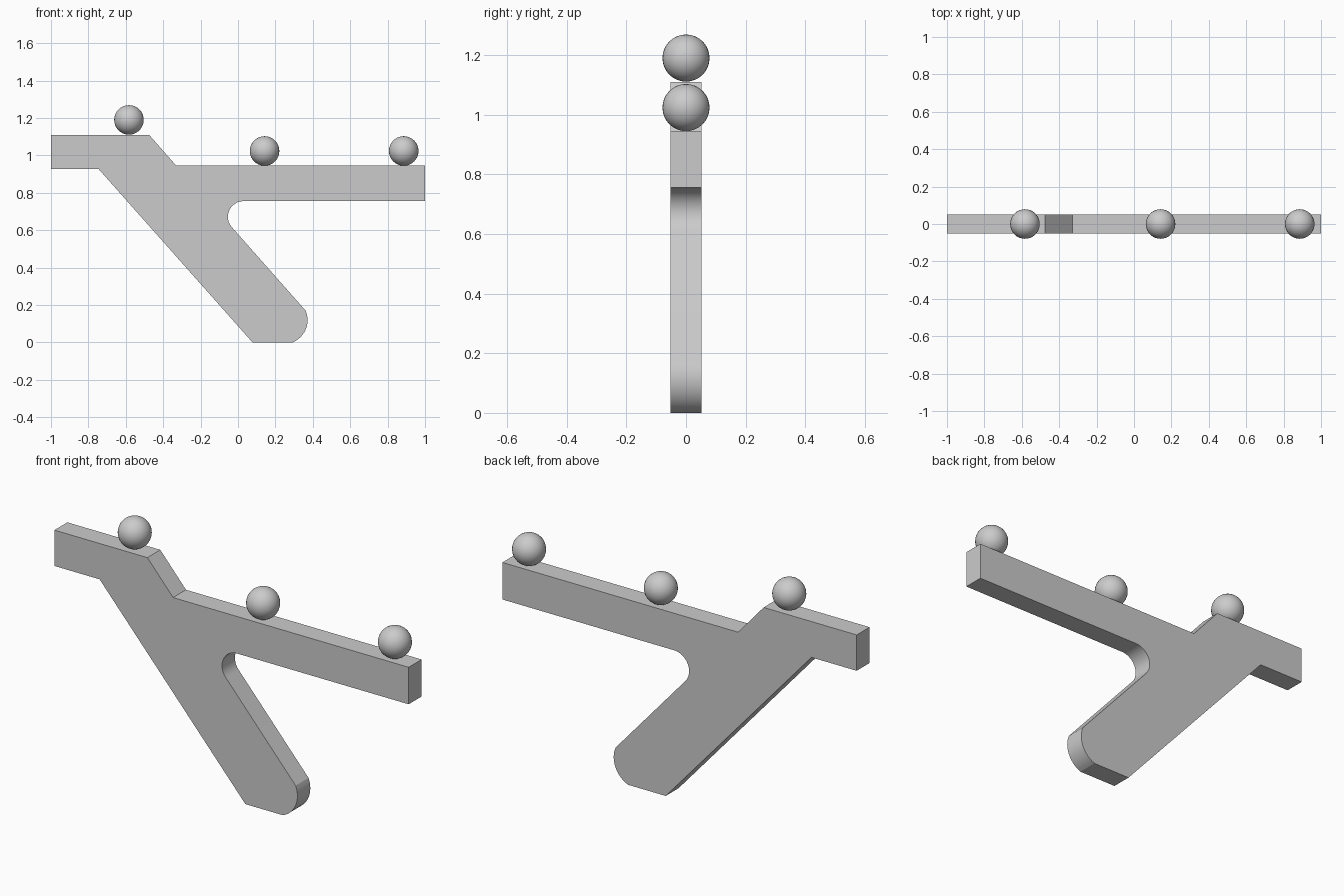
import bpy, bmesh, math

if "Cube" in bpy.data.objects:
    bpy.data.objects.remove(bpy.data.objects["Cube"])

HALF_DEPTH = 0.052


def arc(cx, cz, r, start, end, steps=12):
    angles = [math.radians(start + (end - start) * i / steps) for i in range(steps + 1)]
    return [(cx + r * math.cos(a), cz + r * math.sin(a)) for a in angles]


def smooth(obj, degrees):
    bpy.ops.object.select_all(action='DESELECT')
    obj.select_set(True)
    bpy.context.view_layer.objects.active = obj
    bpy.ops.object.shade_smooth_by_angle(angle=math.radians(degrees))


def extruded_profile(name, points):
    bm = bmesh.new()
    face = bm.faces.new([bm.verts.new((x, -HALF_DEPTH, z)) for x, z in points])
    result = bmesh.ops.extrude_face_region(bm, geom=[face])
    verts = [g for g in result["geom"] if isinstance(g, bmesh.types.BMVert)]
    bmesh.ops.translate(bm, verts=verts, vec=(0, 2 * HALF_DEPTH, 0))
    bmesh.ops.recalc_face_normals(bm, faces=bm.faces)
    mesh = bpy.data.meshes.new(name)
    bm.to_mesh(mesh)
    bm.free()
    obj = bpy.data.objects.new(name, mesh)
    bpy.context.collection.objects.link(obj)
    return obj


# Flat hook plate: stepped top, rounded inner crook, rounded leg tip
outline = [(-1, 0.927), (-1, 1.11), (-0.475, 1.11), (-0.33, 0.945), (1, 0.945), (1, 0.756)]
outline += arc(0.03, 0.672, 0.084, 90, 221.8)
outline += arc(0.243, 0.12, 0.129, 23, -68.5)
outline += [(0.078, 0), (-0.745, 0.927)]
smooth(extruded_profile("hook_plate", outline), 20)

# Balls resting along the top edge
for i, (x, z) in enumerate([(-0.583, 1.19), (0.142, 1.024), (0.886, 1.024)]):
    bpy.ops.mesh.primitive_uv_sphere_add(segments=32, ring_count=16, radius=0.079, location=(x, 0, z))
    ball = bpy.context.object
    ball.name = f"ball_{i + 1}"
    smooth(ball, 30)
